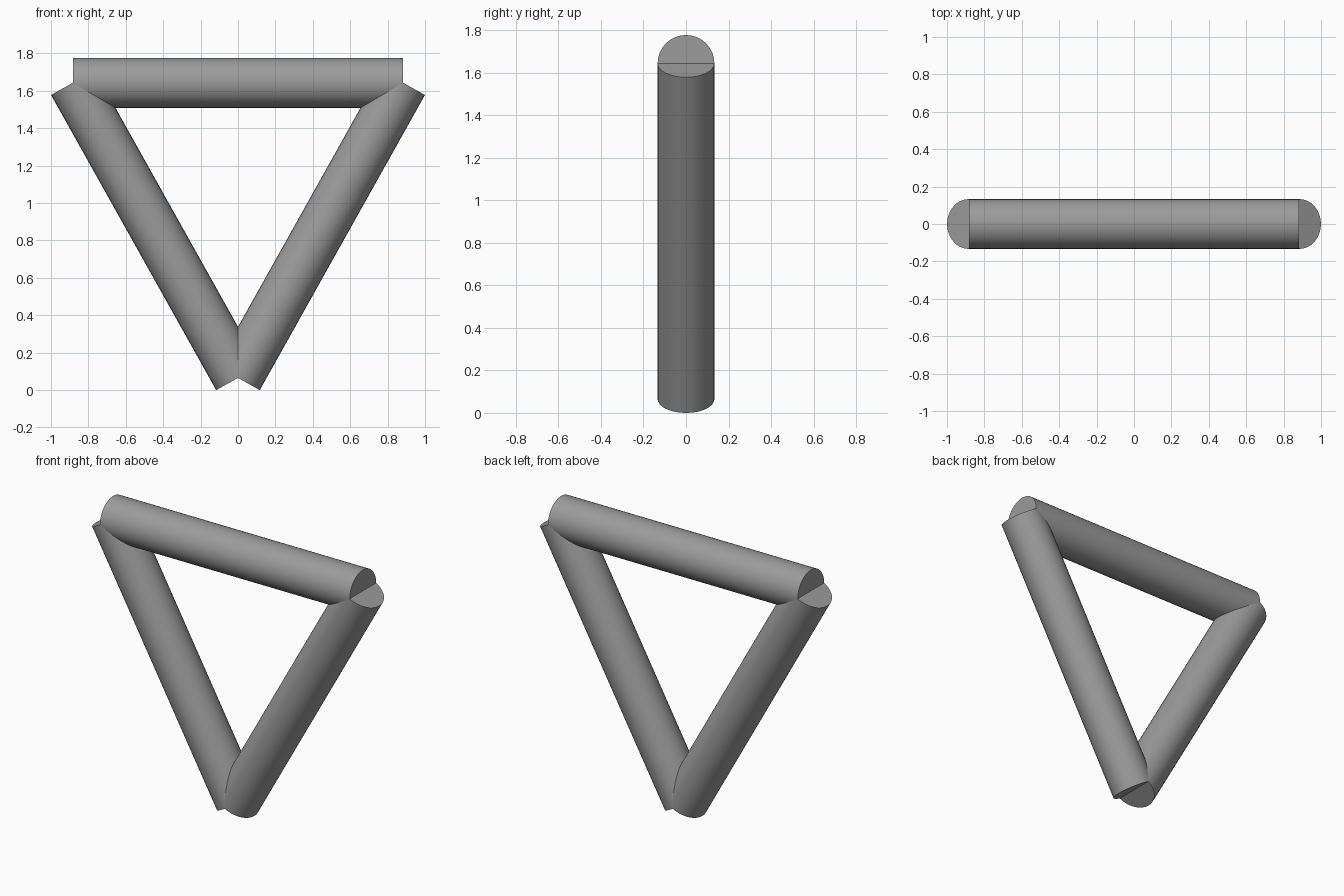
import bpy
import math
from mathutils import Vector

if "Cube" in bpy.data.objects:
    bpy.data.objects.remove(bpy.data.objects["Cube"])

RADIUS = 0.1335
LEFT = Vector((-0.883, 0, 1.643))
RIGHT = Vector((0.883, 0, 1.643))
BOTTOM = Vector((0, 0, 0.065))

# Dark grey finish shared by all tubes
grey = bpy.data.materials.new("dark_grey")
grey.diffuse_color = (0.33, 0.33, 0.33, 1)
grey.use_nodes = True
grey.node_tree.nodes["Principled BSDF"].inputs["Base Color"].default_value = grey.diffuse_color


def tube(name, a, b):
    """Round capped tube running between two corner points."""
    d = b - a
    bpy.ops.mesh.primitive_cylinder_add(
        vertices=32, radius=RADIUS, depth=d.length, location=(a + b) / 2,
        rotation=(0, math.atan2(d.x, d.z), 0))
    ob = bpy.context.object
    ob.name = name
    ob.data.materials.append(grey)
    bpy.ops.object.shade_smooth_by_angle(angle=math.radians(30))
    return ob


# Triangle frame: one level tube on top, two slanted tubes meeting at the bottom
tube("top_tube", LEFT, RIGHT)
tube("left_tube", BOTTOM, LEFT)
tube("right_tube", BOTTOM, RIGHT)
